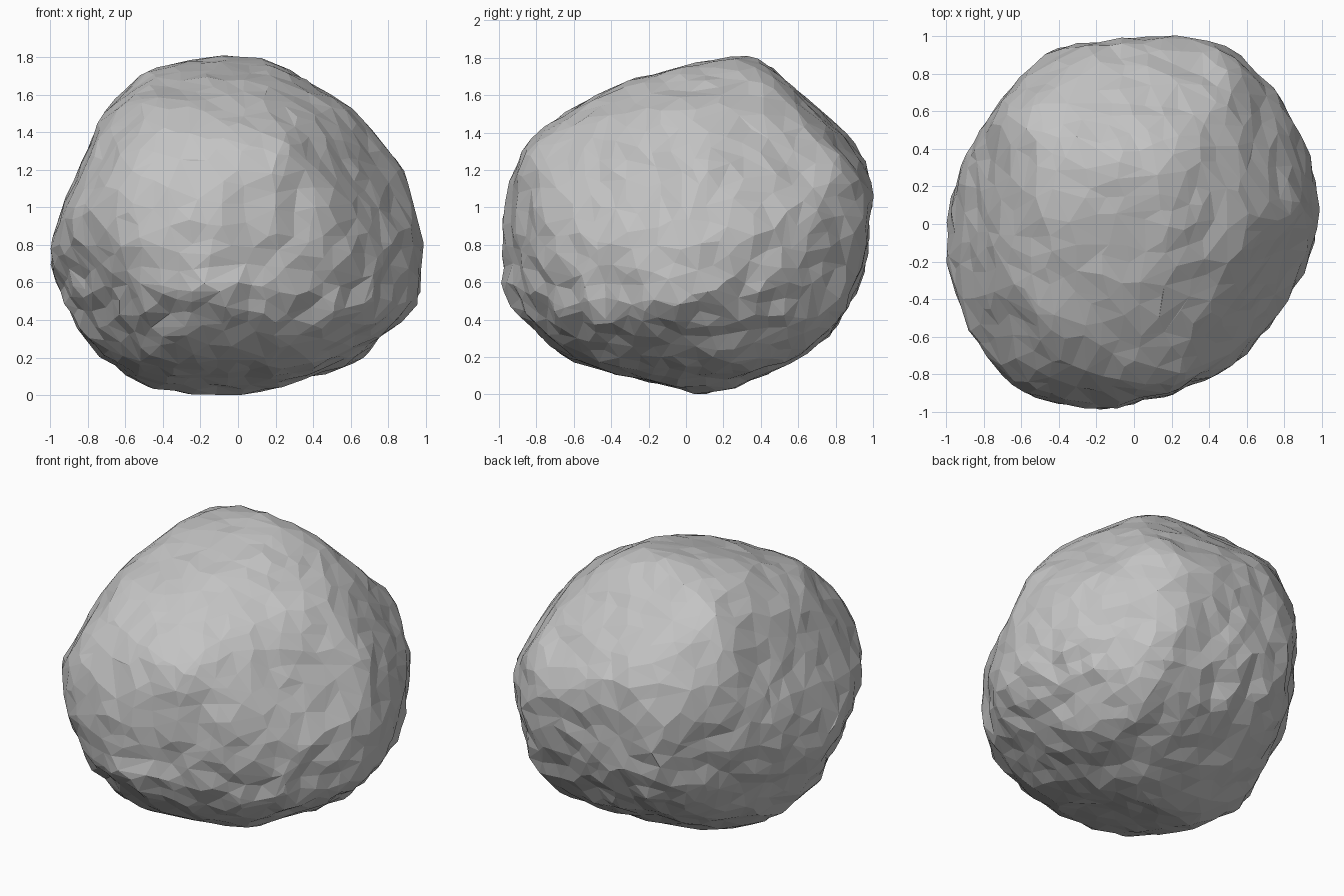
import bpy
import bmesh
import math
from mathutils import Vector, noise

if "Cube" in bpy.data.objects:
    bpy.data.objects.remove(bpy.data.objects["Cube"])

MIDDLE = Vector((0, 0, 0.91))
X, Y, Z = Vector((1, 0, 0)), Vector((0, 1, 0)), Vector((0, 0, 1))
EAST = (X + Y).normalized()
NORTH = (Y - X).normalized()
TILT = math.radians(30)


def tilted(horizontal):
    """Up axis leaning toward a horizontal direction."""
    return Z * math.cos(TILT) + horizontal * math.sin(TILT)


def chisel(across, up, outline, base=0.0, strokes=48):
    """Axis of a cut, and its chisel planes (normal / distance)."""
    planes = []
    for i in range(strokes):
        angle = math.tau * i / strokes
        c, s = math.cos(angle), math.sin(angle)
        reach = max(c * a + s * (b - base) for a, b in outline)
        planes.append((across * c + up * s) / reach)
    return across.cross(up), planes


# Upright outlines: broad base, steep left flank, crown set toward the back
front_cut = chisel(X, Z, [
    (-1, .8), (-.97, .58), (-.79, .26), (-.47, .03), (0, 0), (.74, .22),
    (.95, .5), (.99, .8), (.86, 1.24), (.6, 1.56), (.1, 1.82), (-.14, 1.82),
    (-.63, 1.67)], MIDDLE.z)
side_cut = chisel(Y, Z, [
    (-1, .8), (-.98, .56), (-.74, .25), (.12, 0), (.72, .28), (.93, .62),
    (1, 1.1), (.94, 1.34), (.79, 1.62), (.3, 1.83), (-.42, 1.62),
    (-.75, 1.44), (-.92, 1.18)], MIDDLE.z)

# Plan outline: rounded and lopsided
plan_cut = chisel(X, Y, [
    (-1, -.1), (-.97, -.4), (-.7, -.85), (-.2, -1), (.47, -.78), (.75, -.51),
    (.92, -.2), (.99, .22), (.82, .6), (.67, .84), (.37, 1), (-.48, .92),
    (-.64, .74), (-.92, .3)])

# Diagonal outlines trim the corners left between the others
front_corner_cut = chisel(EAST, tilted(NORTH), [
    (-1.09, .05), (-1.06, -.17), (-.95, -.44), (-.61, -.8), (-.08, -.93),
    (.58, -.78), (.92, -.45), (1.04, .07), (1, .38), (0, 1.06), (-.66, .65)])
back_corner_cut = chisel(-EAST, tilted(-NORTH), [
    (-1.04, .1), (-.99, -.43), (-.84, -.67), (0, -.92), (.38, -.93),
    (.68, -.76), (1.09, .05), (1.05, .3), (.62, .7), (.08, .81), (-.48, .75)])
under_cut = chisel(NORTH, tilted(EAST), [
    (-.93, -.11), (-.86, -.4), (-.62, -.73), (-.24, -.97), (.07, -.98),
    (.56, -.88), (.9, -.26), (.98, .28), (.74, .82), (.11, .94), (-.5, .71)])

cuts = [front_cut, side_cut, plan_cut,
        front_corner_cut, back_corner_cut, under_cut]


def radius(direction, sharpness=60):
    """Distance to the chiselled surface, worn down between the outlines."""
    total = sum(max(plane.dot(direction) for plane in planes) ** sharpness
                for axis, planes in cuts)
    gap = min(abs(axis.dot(direction)) for axis, planes in cuts)
    return 1.015 * total ** (-1 / sharpness) * (1 - gap * gap) ** 0.25


# Boulder body: sphere carved by the cuts, then softened
bm = bmesh.new()
bmesh.ops.create_icosphere(bm, subdivisions=6, radius=1)
for v in bm.verts:
    direction = v.co.normalized()
    v.co = MIDDLE + direction * radius(direction)
for _ in range(16):
    bmesh.ops.smooth_vert(bm, verts=bm.verts, factor=0.5,
                          use_axis_x=True, use_axis_y=True, use_axis_z=True)

# Weathering: broad dents, and chips that are strongest around the lower flank
for v in bm.verts:
    p = v.co.copy()
    out = (p - MIDDLE).normalized()
    flank = math.exp(-((p.z - 0.55) / 0.35) ** 2)
    dent = noise.noise(p * 3.5) * 0.014
    chip = noise.noise(p * 8 + X * 7) * (0.014 + 0.014 * flank)
    v.co += out * (dent + chip)

# Rest the lowest point on the ground
lowest = min(v.co.z for v in bm.verts)
bmesh.ops.translate(bm, verts=bm.verts, vec=-lowest * Z)

mesh = bpy.data.meshes.new("boulder")
bm.to_mesh(mesh)
bm.free()
boulder = bpy.data.objects.new("boulder", mesh)
bpy.context.collection.objects.link(boulder)

# Reduce to irregular flat facets
facets = boulder.modifiers.new("facets", "DECIMATE")
facets.ratio = 0.1

# Stone colour
stone = bpy.data.materials.new("grey stone")
stone.use_nodes = True
grey = (0.55, 0.55, 0.55, 1)
stone.diffuse_color = grey
stone.node_tree.nodes["Principled BSDF"].inputs["Base Color"].default_value = grey
mesh.materials.append(stone)
